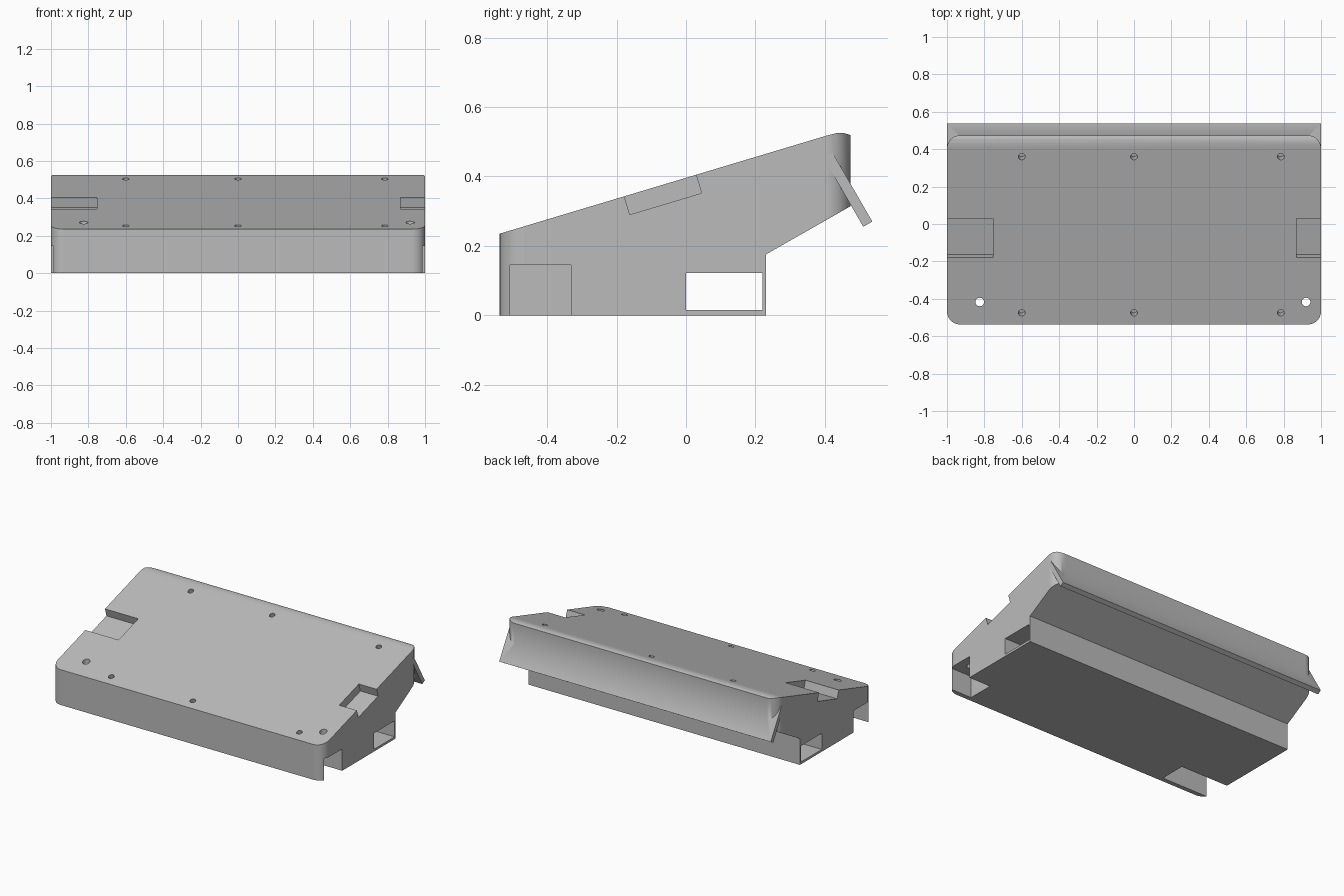
import bpy, bmesh, math
from mathutils import Matrix, Vector

if "Cube" in bpy.data.objects:
    bpy.data.objects.remove(bpy.data.objects["Cube"], do_unlink=True)

GREY = (0.5, 0.5, 0.5, 1)
mat = bpy.data.materials.new("plain grey")
mat.use_nodes = True
mat.diffuse_color = GREY
mat.node_tree.nodes["Principled BSDF"].inputs["Base Color"].default_value = GREY

FRONT, BACK, RADIUS = -0.537, 0.474, 0.07
TILT = math.atan(0.3)


def top_z(y):
    return 0.235 + 0.3 * (y - FRONT)


def finish(name, bm):
    bmesh.ops.recalc_face_normals(bm, faces=bm.faces)
    mesh = bpy.data.meshes.new(name)
    bm.to_mesh(mesh)
    bm.free()
    mesh.materials.append(mat)
    ob = bpy.data.objects.new(name, mesh)
    bpy.context.collection.objects.link(ob)
    return ob


def extrude(name, points, offset):
    bm = bmesh.new()
    face = bm.faces.new([bm.verts.new(p) for p in points])
    new = bmesh.ops.extrude_face_region(bm, geom=[face])["geom"]
    bmesh.ops.translate(bm, vec=offset, verts=[v for v in new if isinstance(v, bmesh.types.BMVert)])
    return finish(name, bm)


def prism(name, profile, x0, x1):
    return extrude(name, [(x0, y, z) for y, z in profile], (x1 - x0, 0, 0))


def box_profile(y0, y1, z0, z1):
    return [(y0, z0), (y1, z0), (y1, z1), (y0, z1)]


def drill(name, x, y, radius, depth, tilt):
    bm = bmesh.new()
    place = Matrix.Translation((x, y, top_z(y))) @ Matrix.Rotation(tilt, 4, "X")
    bmesh.ops.create_cone(bm, cap_ends=True, segments=24, radius1=radius,
                          radius2=radius, depth=2 * depth, matrix=place)
    return finish(name, bm)


def combine(target, tool, operation):
    bpy.context.view_layer.objects.active = target
    mod = target.modifiers.new(operation, "BOOLEAN")
    mod.operation, mod.solver, mod.object = operation, "EXACT", tool
    bpy.ops.object.modifier_apply(modifier=mod.name)
    bpy.data.objects.remove(tool, do_unlink=True)


# Wedge housing: side profile trimmed by a rounded plan outline
wedge = [(FRONT - 0.1, 0), (0.23, 0), (0.23, 0.175), (0.5, 0.329), (0.5, 0.509),
         (0.472, 0.52), (0.455, 0.525), (0.435, 0.525), (0.41, top_z(0.41)),
         (FRONT - 0.1, top_z(FRONT - 0.1))]
housing = prism("wedge_housing", wedge, -1.1, 1.1)
outline = []
corners = [(1, BACK - RADIUS, 0), (-1, BACK - RADIUS, 90),
           (-1, FRONT + RADIUS, 180), (1, FRONT + RADIUS, 270)]
for side, cy, start in corners:
    for i in range(11):
        a = math.radians(start + 9 * i)
        outline.append((side * (1 - RADIUS) + RADIUS * math.cos(a), cy + RADIUS * math.sin(a), -0.1))
combine(housing, extrude("plan_outline", outline, (0, 0, 1)), "INTERSECT")

# Angled rear lip running the full width
down = Vector((0.5, -0.866))
across = Vector((0.866, 0.5)) * 0.03
end = Vector((0.511, 0.255))
start = end - down * 0.23
lip = prism("rear_lip", [start, end, end + across, start + across], -1, 1)
combine(housing, lip, "UNION")

# Through channel along the bottom rear
combine(housing, prism("channel", box_profile(0, 0.22, 0.015, 0.122), -1.2, 1.2), "DIFFERENCE")

# Side notches open at the bottom
for x0, x1 in ((-1.2, -0.65), (0.84, 1.2)):
    combine(housing, prism("notch", box_profile(-0.507, -0.332, -0.1, 0.145), x0, x1), "DIFFERENCE")

# Square recesses in the sloping top
slope = Vector((math.cos(TILT), math.sin(TILT)))
normal = Vector((-slope.y, slope.x))
floor = Vector((-0.162, 0.29))
far = floor + slope * 0.216
recess = [floor, far, far + normal * 0.15, floor + normal * 0.15]
for x0, x1 in ((-1.2, -0.755), (0.87, 1.2)):
    combine(housing, prism("recess", recess, x0, x1), "DIFFERENCE")

# Blind screw holes in two rows, and one open hole above each notch
for x in (-0.6, 0, 0.785):
    for y in (-0.475, 0.36):
        combine(housing, drill("screw_hole", x, y, 0.018, 0.06, TILT), "DIFFERENCE")
for x in (-0.825, 0.92):
    combine(housing, drill("open_hole", x, -0.417, 0.023, 0.18, 0), "DIFFERENCE")

# Smooth rounded corners while keeping the flat faces flat
bpy.ops.object.select_all(action="DESELECT")
housing.select_set(True)
bpy.context.view_layer.objects.active = housing
bpy.ops.object.shade_smooth_by_angle(angle=math.radians(35))
weighted = housing.modifiers.new("flat_faces", "WEIGHTED_NORMAL")
weighted.keep_sharp = True
